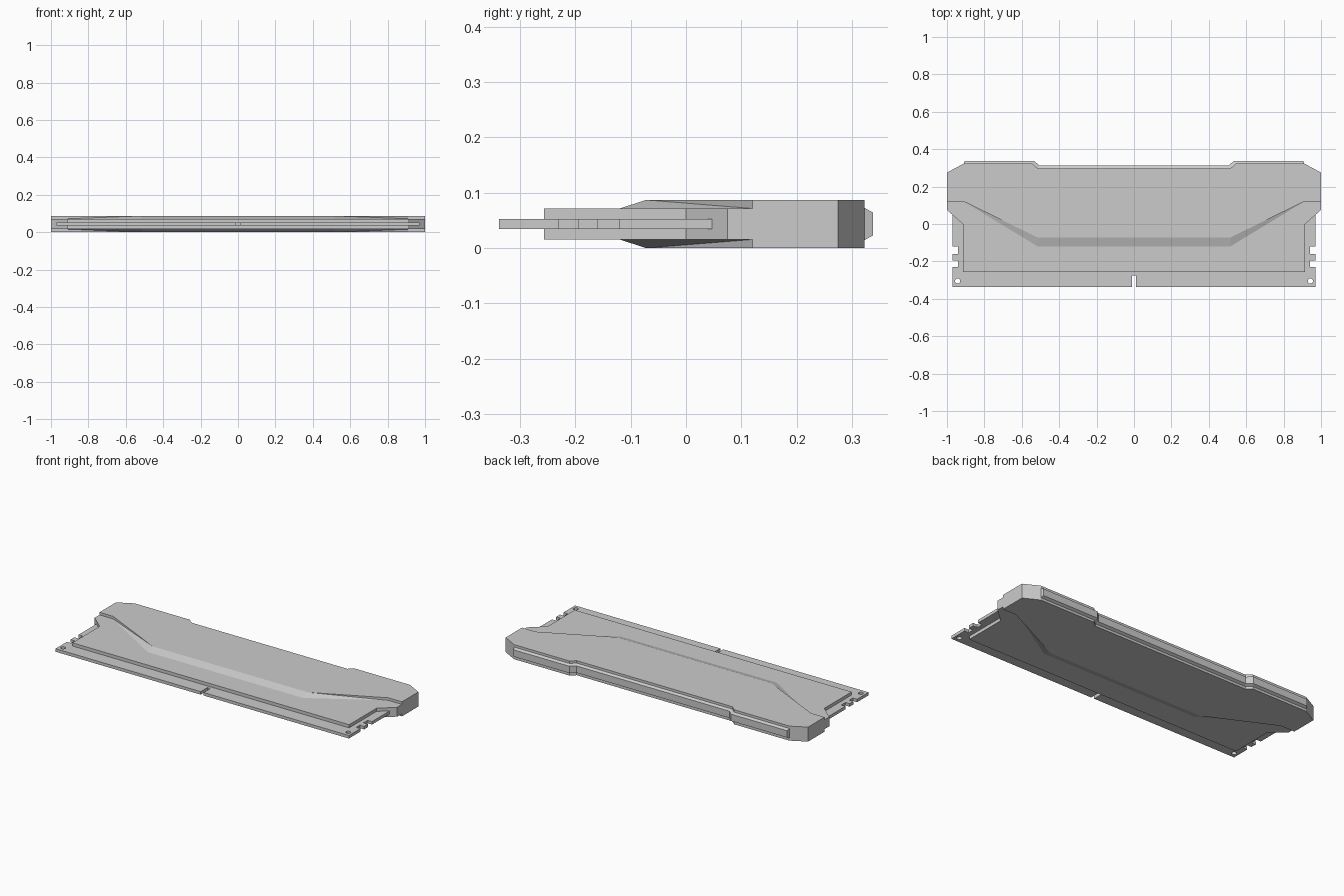
import bpy, bmesh, math

if "Cube" in bpy.data.objects:
    bpy.data.objects.remove(bpy.data.objects["Cube"])

MID = 0.0435            # centre plane of the module
LEDGE, FULL = 0.028, 0.0435   # half thickness of thin plate and raised panel


def mesh_object(name, polys):
    """Weld a list of polygons (3D points) into one flat-shaded object."""
    bm = bmesh.new()
    for poly in polys:
        bm.faces.new([bm.verts.new(p) for p in poly])
    bmesh.ops.remove_doubles(bm, verts=bm.verts, dist=1e-5)
    bmesh.ops.recalc_face_normals(bm, faces=bm.faces)
    me = bpy.data.meshes.new(name)
    bm.to_mesh(me)
    bm.free()
    ob = bpy.data.objects.new(name, me)
    bpy.context.collection.objects.link(ob)
    return ob


def both(pts):
    """Right-hand points followed by their mirror image in reverse."""
    return pts + [(-p[0], *p[1:]) for p in reversed(pts)]


# Heat spreader: thin plate with a raised, sloped-edge panel on both faces
B, C, D, E = (.915, -.257), (.915, 0), (1, .075), (1, .12)
F, G, G2 = (.91, .12), (.515, -.12), (.515, -.072)
H, I, J, K = (1, .275), (.91, .323), (.545, .323), (.515, .297)


def at(p, h):
    return (p[0], p[1], MID + h)


def mirror(poly):
    return [(-x, y, z) for x, y, z in poly]


polys = []
for s in (1, -1):
    l, f = s * LEDGE, s * FULL
    polys.append(both([at(p, l) for p in (B, C, D, E, F, G)]))
    polys.append(both([at(p, f) for p in (G2, F, E, H, I, J, K)]))
    polys.append(both([at(G, l), at(G2, f)]))
    for side in ([at(E, l), at(F, l), at(F, f), at(E, f)],
                 [at(F, l), at(G, l), at(G2, f)],
                 [at(F, l), at(G2, f), at(F, f)]):
        polys += [side, mirror(side)]

walls = [[at(a, -h), at(b, -h), at(b, h), at(a, h)]
         for a, b, h in ((B, C, LEDGE), (C, D, LEDGE), (D, E, LEDGE),
                         (H, I, FULL), (I, J, FULL), (J, K, FULL))]
walls.append([at(E, -LEDGE), at(E, -FULL), at(H, -FULL),
              at(H, FULL), at(E, FULL), at(E, LEDGE)])
for w in walls:
    polys += [w, mirror(w)]
for p, h in ((B, LEDGE), (K, FULL)):
    polys.append(both([at(p, -h), at(p, h)]))
mesh_object("heat_spreader", polys)

# Light bar: chamfered strip following the stepped back edge
base = both([I, J, K])
crest = both([(.905, .338), (.535, .338), (.505, .312)])
rows = [[at(b, -.029), at(c, -.0205), at(c, .0205), at(b, .029)]
        for b, c in zip(base, crest)]
polys = [rows[0], rows[-1]]
for r, q in zip(rows, rows[1:]):
    polys += [[r[i], r[i + 1], q[i + 1], q[i]] for i in range(3)]
mesh_object("light_bar", polys)

# Circuit board: notched outline with two round holes, extruded
right = [(.01, -.275), (.01, -.338), (.97, -.338), (.97, -.23), (.942, -.23),
         (.942, -.195), (.97, -.195), (.97, -.16), (.942, -.16),
         (.942, -.12), (.97, -.12), (.97, .047), (.9, .047)]
outlines = [both(right)]
for sx in (1, -1):
    outlines.append([(sx * .943 + .014 * math.cos(a), -.305 + .014 * math.sin(a))
                     for a in (i * math.tau / 20 for i in range(20))])
cu = bpy.data.curves.new("circuit_board", 'CURVE')
cu.dimensions = '2D'
cu.fill_mode = 'BOTH'
cu.extrude = 0.009
for pts in outlines:
    sp = cu.splines.new('POLY')
    sp.points.add(len(pts) - 1)
    for q, (x, y) in zip(sp.points, pts):
        q.co = (x, y, 0, 1)
    sp.use_cyclic_u = True
board = bpy.data.objects.new("circuit_board", cu)
board.location.z = MID
bpy.context.collection.objects.link(board)
bpy.context.view_layer.objects.active = board
board.select_set(True)
bpy.ops.object.convert(target='MESH')
for p in bpy.context.object.data.polygons:
    p.use_smooth = False
